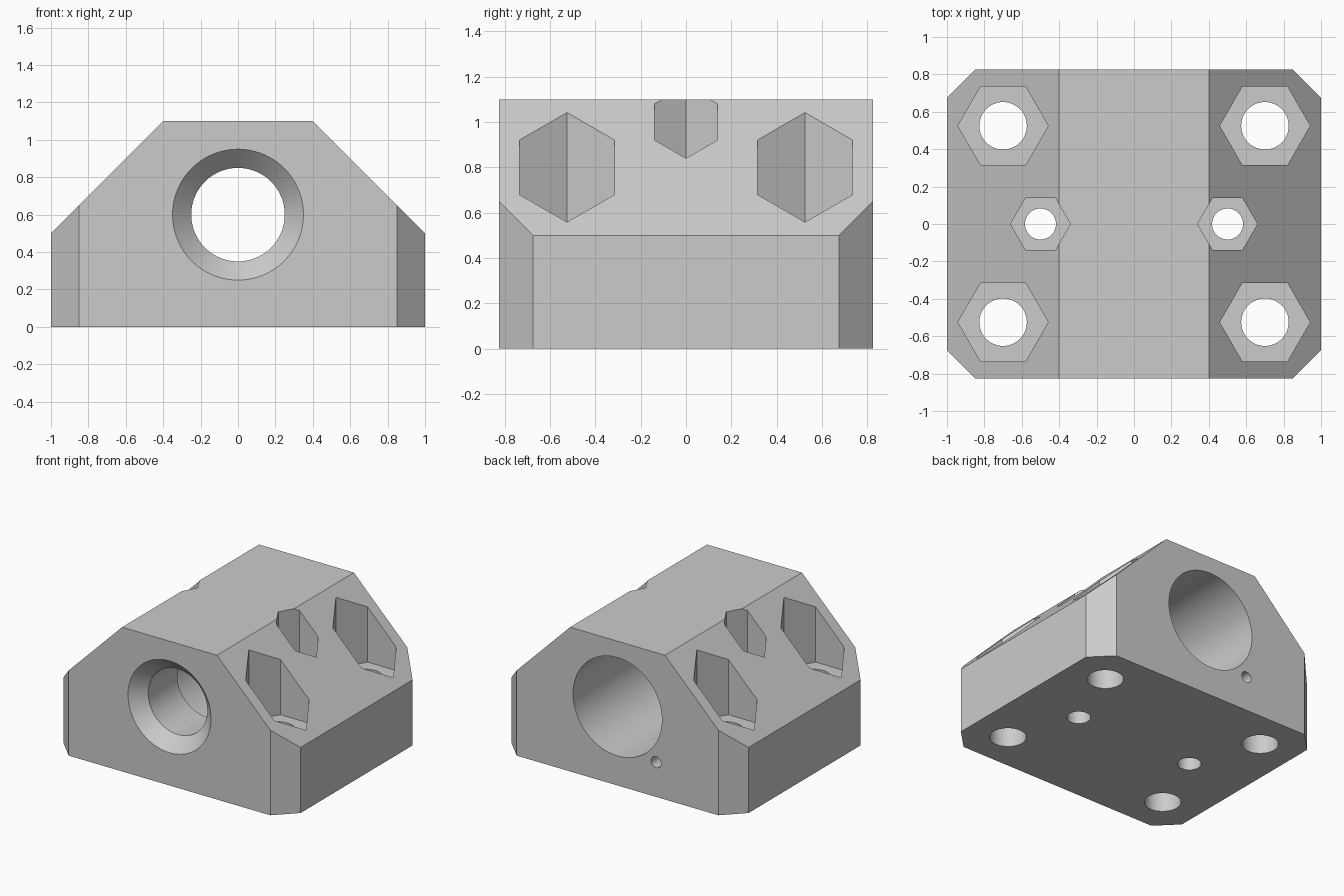
import bpy, bmesh, math
from mathutils import Matrix

if "Cube" in bpy.data.objects:
    bpy.data.objects.remove(bpy.data.objects["Cube"], do_unlink=True)

HALF_Y = 0.825      # half length of the block
AXIS_Z = 0.6        # height of the bearing axis

grey = bpy.data.materials.new("light grey plastic")
grey.diffuse_color = (0.6, 0.6, 0.6, 1)
grey.use_nodes = True
grey.node_tree.nodes["Principled BSDF"].inputs["Base Color"].default_value = (0.6, 0.6, 0.6, 1)


def to_object(bm, name):
    bmesh.ops.recalc_face_normals(bm, faces=bm.faces)
    mesh = bpy.data.meshes.new(name)
    bm.to_mesh(mesh)
    bm.free()
    mesh.materials.append(grey)
    obj = bpy.data.objects.new(name, mesh)
    bpy.context.collection.objects.link(obj)
    return obj


def prism_z(name, x, y, z0, z1, r, sides):
    """Vertical prism; a vertex points along +y."""
    bm = bmesh.new()
    m = Matrix.Translation((x, y, (z0 + z1) / 2)) @ Matrix.Rotation(math.pi / 2, 4, 'Z')
    bmesh.ops.create_cone(bm, cap_ends=True, segments=sides, radius1=r, radius2=r,
                          depth=z1 - z0, matrix=m)
    return to_object(bm, name)


def lathe_y(name, x, z, profile, sides):
    """Solid of revolution along y from (y, radius) pairs."""
    bm = bmesh.new()
    rings = []
    for y, r in profile:
        angles = [2 * math.pi * i / sides for i in range(sides)]
        rings.append([bm.verts.new((x + r * math.cos(a), y, z + r * math.sin(a))) for a in angles])
    for a, b in zip(rings, rings[1:]):
        for i in range(sides):
            j = (i + 1) % sides
            bm.faces.new((a[i], a[j], b[j], b[i]))
    bm.faces.new(rings[0])
    bm.faces.new(rings[-1])
    return to_object(bm, name)


# Block: sloped-shoulder profile extruded along y, vertical corners chamfered
profile = [(-1, 0), (1, 0), (1, 0.5), (0.4, 1.1), (-0.4, 1.1), (-1, 0.5)]
bm = bmesh.new()
face = bm.faces.new([bm.verts.new((x, -HALF_Y, z)) for x, z in profile])
ext = bmesh.ops.extrude_face_region(bm, geom=[face])
bmesh.ops.translate(bm, vec=(0, 2 * HALF_Y, 0),
                    verts=[v for v in ext["geom"] if isinstance(v, bmesh.types.BMVert)])
bmesh.ops.recalc_face_normals(bm, faces=bm.faces)
corners = [e for e in bm.edges
           if all(abs(abs(v.co.x) - 1) < 1e-4 for v in e.verts)
           and abs(e.verts[0].co.z - e.verts[1].co.z) > 0.4]
bmesh.ops.bevel(bm, geom=corners, offset=0.15, segments=1, affect='EDGES')
block = to_object(bm, "bearing_block")

# Stepped bore: front countersink, rod passage, bearing seat open at the back
f, b = -HALF_Y, HALF_Y
cutters = [
    lathe_y("bore_cutter", 0, AXIS_Z,
            [(f - 0.05, 0.40), (f + 0.10, 0.25), (f + 0.45, 0.25),
             (f + 0.45, 0.375), (b + 0.05, 0.375)], 96),
    # Small blind screw hole beside the bearing seat
    lathe_y("retainer_cutter", -0.325, 0.265, [(b - 0.5, 0.042), (b + 0.05, 0.042)], 32),
]

# Bolt holes and hexagonal nut pockets
for sx in (-1, 1):
    bolts = [(0.7, -0.525, 0.127, 0.2415, 0.5), (0.7, 0.525, 0.127, 0.2415, 0.5),
             (0.5, 0.0, 0.083, 0.16, 0.76)]
    for x, y, r_hole, r_nut, floor in bolts:
        cutters.append(prism_z("bolt_cutter", sx * x, y, -0.1, floor + 0.05, r_hole, 48))
        cutters.append(prism_z("nut_cutter", sx * x, y, floor, 1.3, r_nut, 6))

for o in bpy.context.selected_objects:
    o.select_set(False)
bpy.context.view_layer.objects.active = block
block.select_set(True)
for c in cutters:
    mod = block.modifiers.new("cut", 'BOOLEAN')
    mod.operation = 'DIFFERENCE'
    mod.solver = 'EXACT'
    mod.object = c
    bpy.ops.object.modifier_apply(modifier=mod.name)
    bpy.data.objects.remove(c, do_unlink=True)

bpy.ops.object.shade_smooth_by_angle(angle=math.radians(30))
